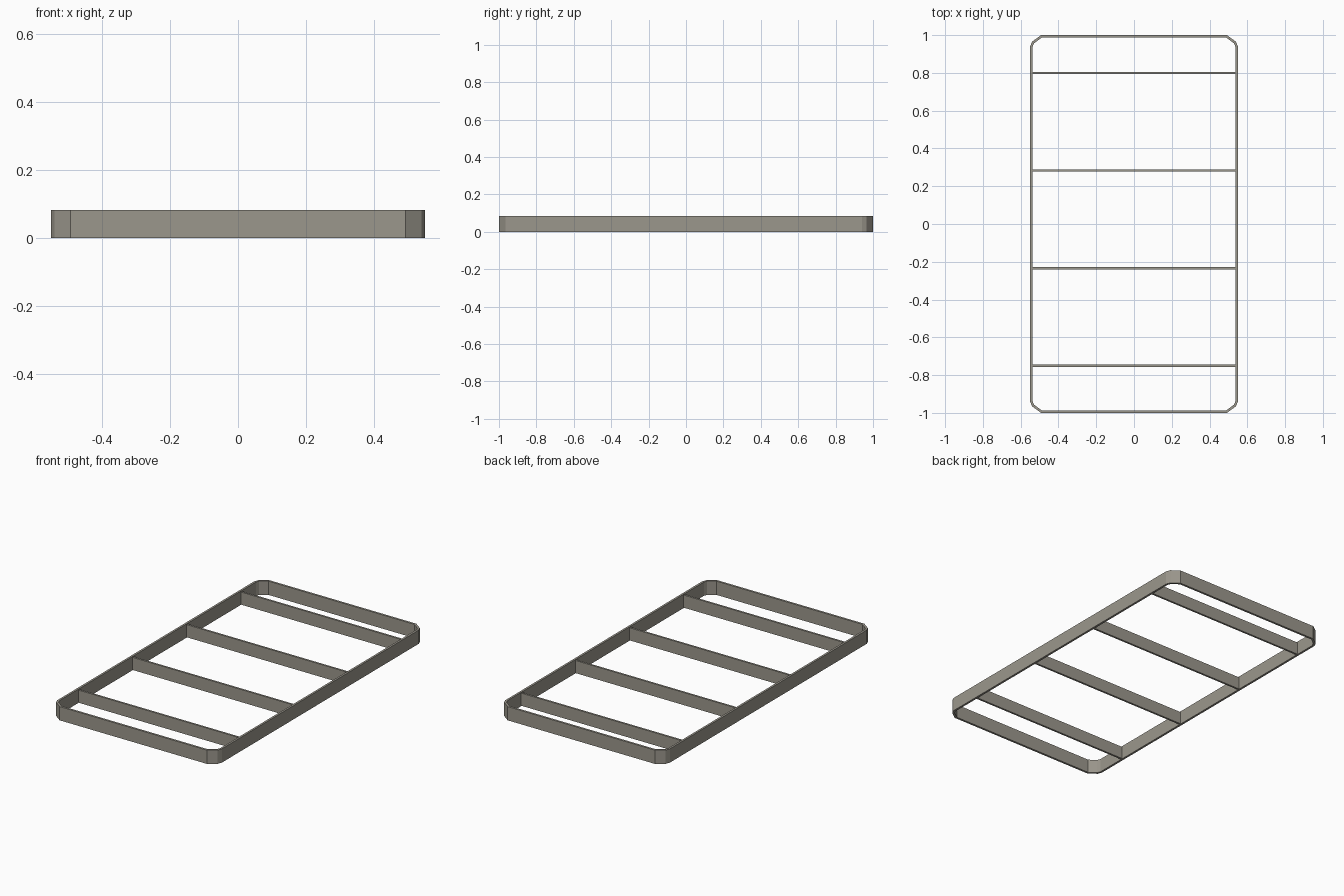
import bpy

if "Cube" in bpy.data.objects:
    bpy.data.objects.remove(bpy.data.objects["Cube"])

HEIGHT = 0.083
WALL = 0.013

metal = bpy.data.materials.new("warm grey metal")
metal.diffuse_color = (0.33, 0.31, 0.265, 1.0)
metal.use_nodes = True
metal.node_tree.nodes["Principled BSDF"].inputs["Base Color"].default_value = metal.diffuse_color


def make_object(name, verts, faces):
    mesh = bpy.data.meshes.new(name)
    mesh.from_pydata(verts, [], faces)
    mesh.materials.append(metal)
    obj = bpy.data.objects.new(name, mesh)
    bpy.context.collection.objects.link(obj)
    return obj


# Outer frame: one faceted corner mirrored to four, counter-clockwise
corner = [(0.55, 0.94), (0.54, 0.965), (0.492, 1.0)]
outline = []
for sx, sy in ((1, 1), (-1, 1), (-1, -1), (1, -1)):
    pts = [(sx * x, sy * y) for x, y in corner]
    outline += pts if sx * sy > 0 else pts[::-1]

n = len(outline)
verts = [(x, y, z) for z in (0, HEIGHT) for x, y in outline]
faces = [(i, (i + 1) % n, n + (i + 1) % n, n + i) for i in range(n)]
frame = make_object("outer_frame", verts, faces)

# Wall thickness grows inwards
solid = frame.modifiers.new("wall", 'SOLIDIFY')
solid.thickness = WALL
solid.offset = -1
solid.use_even_offset = True


# Cross bars between the long sides
def box(name, x0, x1, y0, y1, z0, z1):
    v = [(x, y, z) for x in (x0, x1) for y in (y0, y1) for z in (z0, z1)]
    f = [(0, 1, 3, 2), (4, 6, 7, 5), (0, 4, 5, 1),
         (2, 3, 7, 6), (0, 2, 6, 4), (1, 5, 7, 3)]
    return make_object(name, v, f)


for i in range(4):
    y = -0.751 + i * 0.517
    box(f"cross_bar_{i + 1}", -0.543, 0.543, y - 0.006, y + 0.006, 0.002, 0.078)
